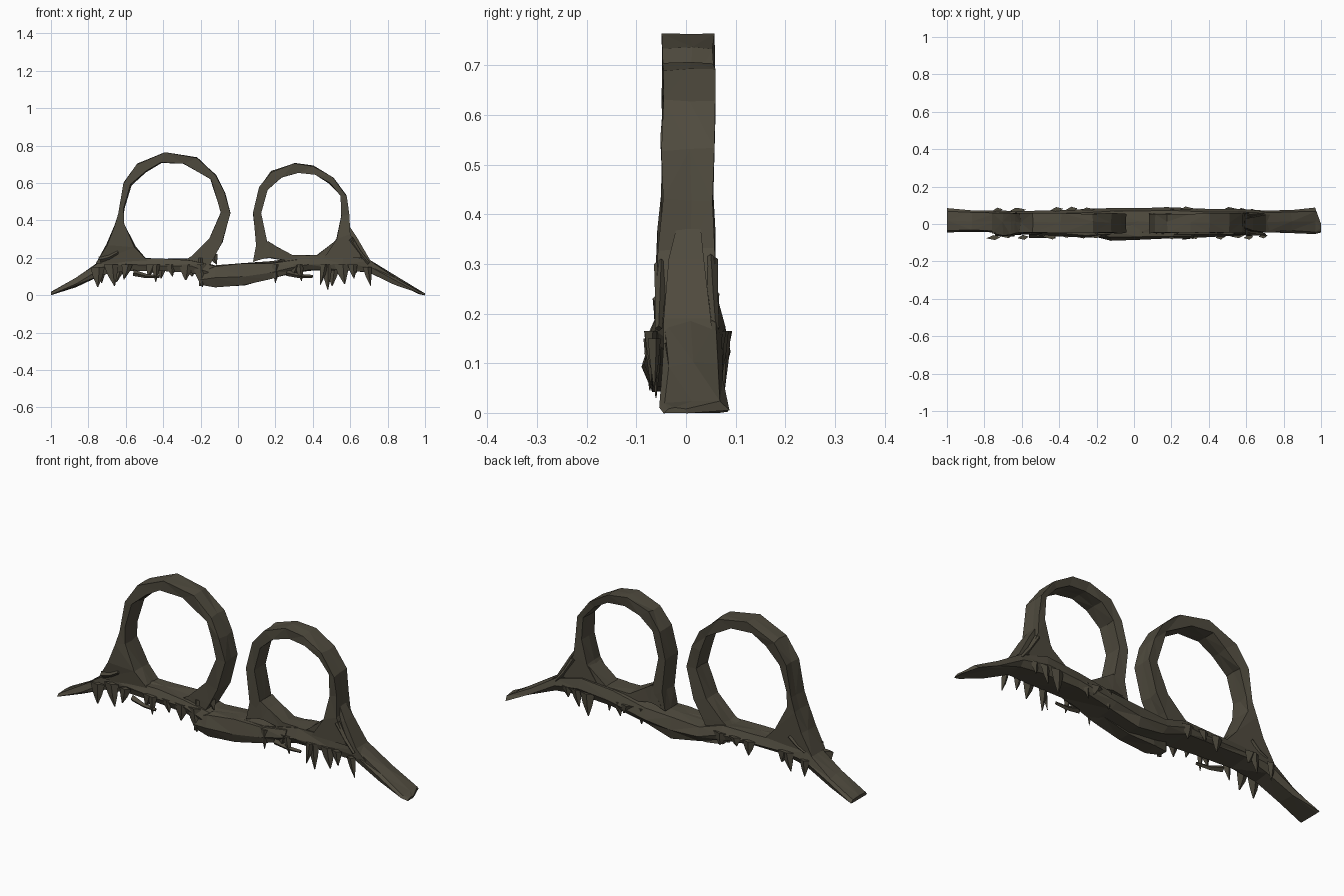
import bpy, bmesh, math, random
from mathutils import Vector

random.seed(4)
bark = bpy.data.materials.new("dark olive bark")
bark.diffuse_color = (0.078, 0.069, 0.048, 1)


def finish(name, bm):
    bmesh.ops.triangulate(bm, faces=bm.faces[:])
    bmesh.ops.recalc_face_normals(bm, faces=bm.faces[:])
    me = bpy.data.meshes.new(name)
    bm.to_mesh(me)
    bm.free()
    me.materials.append(bark)
    ob = bpy.data.objects.new(name, me)
    bpy.context.collection.objects.link(ob)
    return ob


def loft(bm, sections, jitter=0.0):
    """Skin a row of equal-sized sections and cap both ends."""
    rows = []
    for i, sec in enumerate(sections):
        j = jitter if 0 < i < len(sections) - 1 else 0
        rows.append([bm.verts.new(Vector(p) + Vector([random.uniform(-j, j) for _ in p])) for p in sec])
    n = len(rows[0])
    for a, b in zip(rows, rows[1:]):
        for k in range(n):
            bm.faces.new((a[k], a[(k + 1) % n], b[(k + 1) % n], b[k]))
    bm.faces.new(rows[0])
    bm.faces.new(rows[-1])


def root_section(x, top, bot, y0, y1):
    mid = (top + bot) / 2 - 0.005
    return [(x, y0 * 0.8, top), (x, (y0 + y1) / 2, top + 0.003), (x, y1 * 0.8, top), (x, y1, mid),
            (x, y1 * 0.8, bot), (x, y0 * 0.8, bot), (x, y0, mid)]


def hoop_section(ox, oz, ix, iz, y0=-0.048, y1=0.056):
    return [(ox, y0, oz), (ox, 0.01, oz), (ox, y1, oz),
            (ix, y1 * 0.9, iz), (ix, 0, iz), (ix, y0 * 0.95, iz)]


# long root lying along the ground (x, top, bottom, front, back)
bm = bmesh.new()
base = [(-1, .015, 0, -.045, .085), (-.87, .088, .045, -.042, .078), (-.73, .188, .11, -.048, .072),
        (-.6, .2, .135, -.06, .07), (-.42, .195, .135, -.065, .075), (-.25, .19, .125, -.07, .08),
        (-.12, .16, .075, -.065, .08), (.03, .165, .06, -.06, .082), (.18, .178, .09, -.07, .085),
        (.38, .21, .13, -.072, .08), (.56, .22, .13, -.065, .08), (.7, .188, .125, -.05, .072),
        (.84, .095, .06, -.045, .075), (.97, .022, .01, -.055, .09), (1, .008, 0, -.045, .0)]
loft(bm, [root_section(*s) for s in base], 0.006)
finish("ground_root", bm)

# crossing roots hugging the middle at the front
bm = bmesh.new()
loft(bm, [root_section(*s) for s in
          [(-.2, .12, .055, -.07, -.02), (-.12, .155, .045, -.085, .0), (.03, .165, .05, -.08, .0),
           (.17, .17, .085, -.08, .0), (.32, .19, .13, -.078, -.02)]], 0.005)
finish("crossing_root", bm)

# large left hoop, from its left foot over the top to its right foot
bm = bmesh.new()
left = [(-.76, .17, -.47, .17, -.05, .06), (-.70, .27, -.55, .26, -.06, .062), (-.66, .37, -.61, .38, -.055, .06),
        (-.64, .44, -.61, .46), (-.61, .60, -.572, .59), (-.54, .70, -.49, .66), (-.39, .76, -.41, .71),
        (-.22, .735, -.29, .705), (-.12, .645, -.145, .62), (-.07, .55, -.12, .54), (-.04, .44, -.09, .44),
        (-.085, .28, -.15, .30), (-.13, .2, -.25, .205), (-.17, .13, -.33, .16)]
loft(bm, [hoop_section(*s) for s in left], 0.004)
finish("large_hoop", bm)

# small right hoop, from its hanging left foot to its right foot
bm = bmesh.new()
right = [(.08, .178, .20, .215), (.10, .27, .155, .285), (.08, .44, .125, .44), (.11, .58, .155, .565),
         (.18, .66, .23, .63), (.30, .705, .32, .655), (.40, .69, .41, .645), (.51, .63, .49, .60),
         (.58, .53, .548, .53), (.592, .43, .555, .42), (.60, .33, .53, .30, -.055, .06),
         (.66, .2, .46, .2, -.06, .06)]
loft(bm, [hoop_section(*s) for s in right], 0.004)
# thin lower arc closing the small hoop
loft(bm, [hoop_section(*s) for s in
          [(.10, .19, .16, .29), (.17, .20, .2, .26), (.28, .18, .29, .213), (.42, .18, .42, .215),
           (.52, .2, .52, .29)]], 0.003)
finish("small_hoop", bm)

# narrow buttress behind the small hoop
bm = bmesh.new()
loft(bm, [hoop_section(*s) for s in
          [(.595, .37, .57, .36, -.02, .03), (.635, .31, .57, .29, -.035, .036), (.705, .19, .57, .18, -.045, .05),
           (.76, .14, .62, .14, -.045, .055)]])
finish("buttress", bm)

# hanging rootlets: flat tapered spikes along the front and back edges
bm = bmesh.new()


def spike(x, y, top, tip, w, lean):
    t = 0.013
    mid = (top + tip) / 2
    loft(bm, [[(x + dx * w * s + lean * f, y + dy * t * s, z) for dx, dy in ((-1, -.3), (.2, -1), (1, .3), (-.1, 1))]
              for z, s, f in ((top, 1, 0), (mid, .65, .4), (tip, .08, 1))])


tips = [(-.75, .045), (-.66, .05), (-.61, .085), (-.48, .10), (-.44, .07), (-.35, .10), (-.28, .08),
        (-.19, .045), (.20, .065), (.29, .10), (.34, .075), (.44, .055), (.48, .03), (.57, .06), (.62, .09), (.71, .05)]
for i, (x, tip) in enumerate(tips):
    top = 0.165 if abs(x) < 0.7 else 0.15
    lean = random.uniform(-.025, .025)
    spike(x - lean, -0.058 - random.uniform(0, .015), top, tip, random.uniform(.02, .04), lean)
    if i % 4 != 3:
        spike(x + random.uniform(-.03, .03), 0.068 + random.uniform(0, .013), top, tip + 0.02,
              random.uniform(.02, .04), -lean)
spike(-.14, -.03, .22, .165, .03, .025)
finish("rootlets", bm)

# slender torn strands beside the feet and under the root
bm = bmesh.new()
for a, b in [((-.74, -.05, .19), (-.64, -.06, .23)), ((-.72, .05, .18), (-.63, .06, .24)),
             ((-.56, -.06, .12), (-.42, -.07, .10)), ((.26, -.07, .12), (.4, -.06, .10)),
             ((-.2, -.04, .2), (-.2, -.06, .05)), ((.6, .05, .31), (.7, .06, .17)), ((.6, -.05, .3), (.7, -.055, .17))]:
    a, b = Vector(a), Vector(b)
    side = (b - a).cross(Vector((0, 1, 0))).normalized() * 0.014
    deep = Vector((0, 0.012, 0))
    m = (a + b) / 2 - Vector((0, 0, 0.008))
    loft(bm, [[p + side * s, p + deep * s, p - side * s, p - deep * s] for p, s in ((a, 1.2), (m, .8), (b, .6))])
finish("torn_strands", bm)
